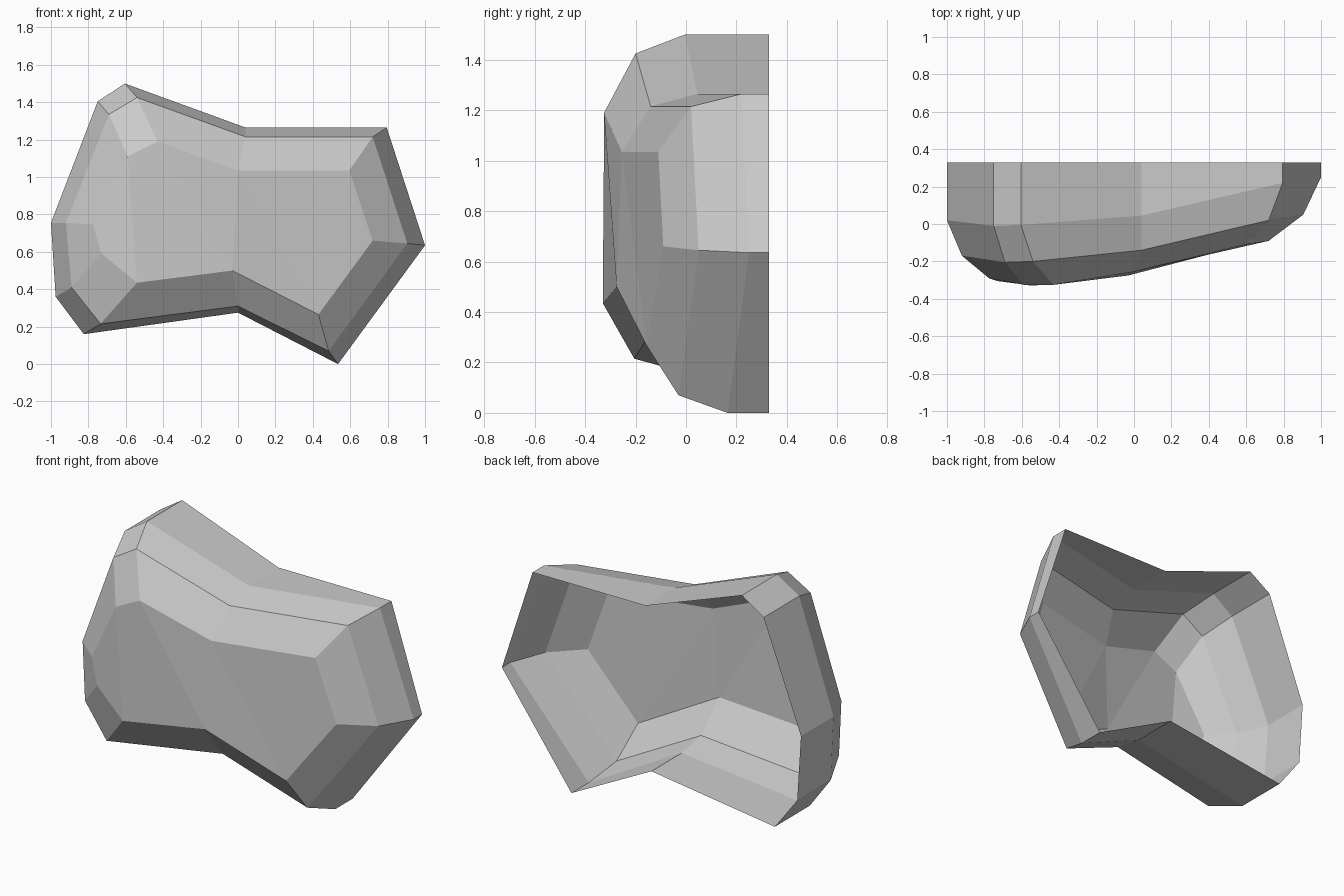
import bpy
import bmesh

# Remove the default cube
cube = bpy.data.objects.get("Cube")
if cube:
    bpy.data.objects.remove(cube, do_unlink=True)


def flat_material(name, colour):
    material = bpy.data.materials.new(name)
    material.use_nodes = True
    material.diffuse_color = colour
    shader = material.node_tree.nodes["Principled BSDF"]
    shader.inputs["Base Color"].default_value = colour
    shader.inputs["Roughness"].default_value = 0.8
    return material


# Cross-section rings (x, y, z), clockwise from the upper peak
BACK_Y = 0.33
rim = [(-.605, -.005, 1.5), (.04, .045, 1.265), (.795, .22, 1.265), (1, .25, .635),
       (.535, .165, 0), (0, .04, .275), (-.825, -.005, .16), (-.975, .01, .36),
       (-1, .02, .755), (-.75, -.01, 1.405)]
shoulder = [(-.54, -.2, 1.425), (.04, -.14, 1.215), (.72, .02, 1.215), (.905, .05, .645),
            (.485, -.03, .07), (0, -.145, .31), (-.735, -.205, .215), (-.89, -.19, .41),
            (-.92, -.17, .755), (-.69, -.205, 1.335)]
crown = [(-.43, -.325, 1.19), (0, -.255, 1.035), (.595, -.11, 1.035), (.72, -.09, .66),
         (.43, -.155, .265), (-.03, -.275, .5), (-.54, -.33, .435), (-.73, -.305, .59),
         (-.775, -.29, .745), (-.59, -.325, 1.11)]
opening = [(x, BACK_Y, z) for x, y, z in rim]

# Bands of quads joining the rings, open at the back
bm = bmesh.new()
rings = [[bm.verts.new(point) for point in ring]
         for ring in (opening, rim, shoulder, crown)]
for outer, inner in zip(rings, rings[1:]):
    for i in range(len(outer)):
        j = (i + 1) % len(outer)
        bm.faces.new((outer[i], outer[j], inner[j], inner[i]))

# Gently folded front panels closing the crown
front = rings[-1]
for panel in ((8, 9, 6, 7), (9, 0, 5, 6), (0, 1, 5), (1, 4, 5), (1, 2, 3, 4)):
    bm.faces.new([front[i] for i in panel])
bmesh.ops.recalc_face_normals(bm, faces=bm.faces)

# Make the front panels face forward
bm.normal_update()
if sum(face.normal.y * face.calc_area() for face in bm.faces) > 0:
    bmesh.ops.reverse_faces(bm, faces=bm.faces)

mesh = bpy.data.meshes.new("rock_shell")
bm.to_mesh(mesh)
bm.free()
mesh.materials.append(flat_material("stone_grey", (0.6, 0.6, 0.6, 1)))
shell = bpy.data.objects.new("rock_shell", mesh)
bpy.context.collection.objects.link(shell)
